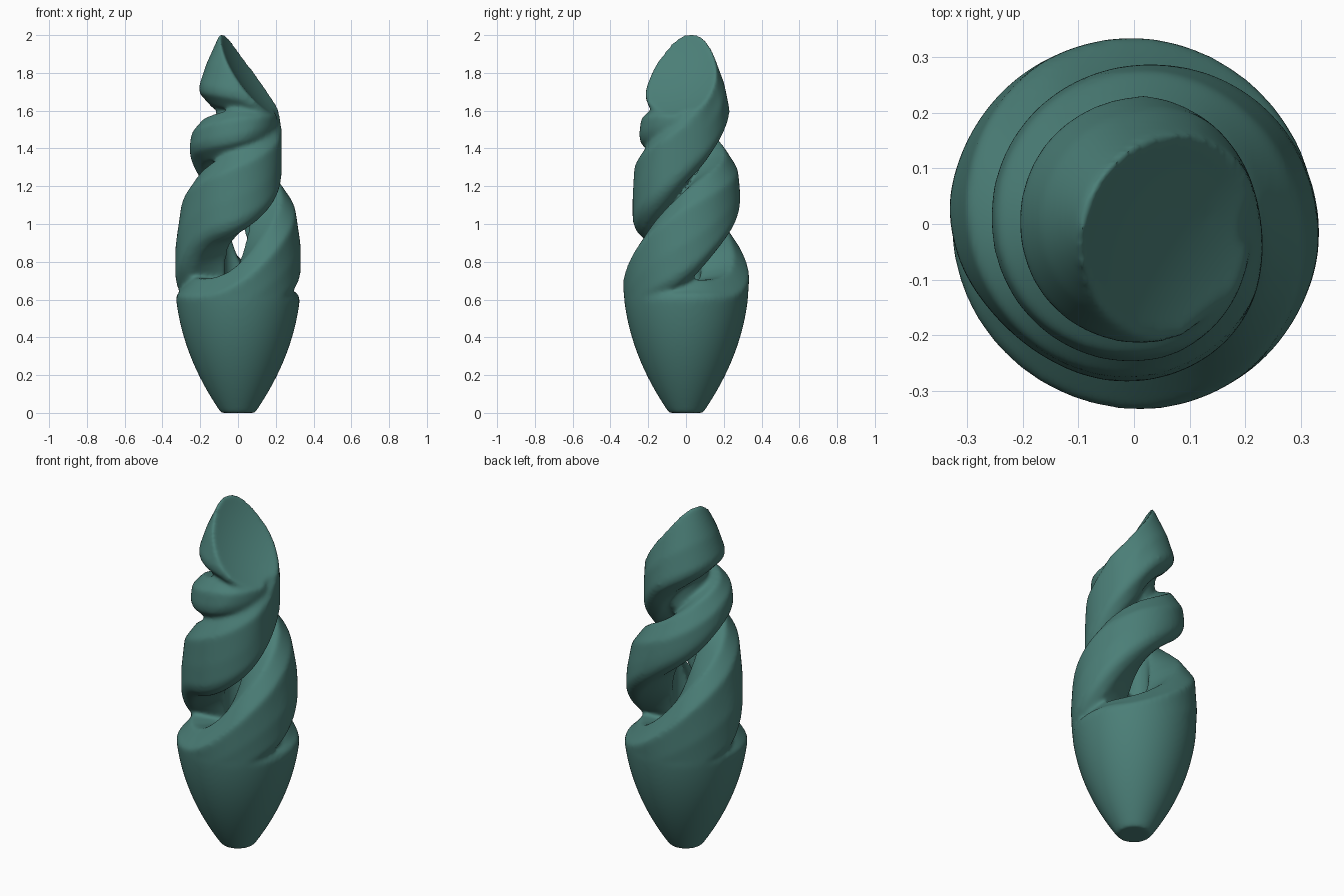
import bpy, bmesh, math
from mathutils import Vector

cube = bpy.data.objects.get("Cube")
if cube:
    bpy.data.objects.remove(cube, do_unlink=True)

# Outer silhouette of the ribbons: height, radius
ENVELOPE = [(.75, .336), (.87, .334), (1, .318), (1.1, .3), (1.2, .283), (1.3, .274),
            (1.4, .257), (1.5, .245), (1.6, .232), (1.7, .215), (1.8, .187),
            (1.9, .147), (2.02, .09)]

# Ribbons: angle in degrees, lower edge, upper edge, largest radius
LONG_RIBBON = [(-20, .45, .6, .34), (50, .45, .61, .34), (75, .46, .67, .34),
               (90, .46, .72, .34), (112, .5, .83, .34), (135, .55, .95, .338),
               (180, .67, 1.11, .335), (200, .8, 1.17, .31), (225, .92, 1.22, .288),
               (270, .98, 1.3, .284), (315, 1.1, 1.4, .266), (360, 1.26, 1.52, .224),
               (405, 1.4, 1.76, .225), (450, 1.58, 1.93, .236), (495, 1.66, 2, .236),
               (540, 1.7, 2, .236), (600, 1.68, 2, .236), (645, 1.65, 1.95, .23),
               (690, 1.5, 1.8, .2), (720, 1.45, 1.7, .19)]
SHORT_RIBBON = [(-200, .45, .62, .34), (-120, .45, .61, .34), (-90, .46, .67, .34),
                (-68, .5, .78, .34), (-45, .58, .91, .338), (0, .71, 1.09, .334),
                (45, .93, 1.2, .315), (90, 1.1, 1.28, .284), (135, 1.22, 1.38, .268),
                (180, 1.36, 1.48, .256), (225, 1.4, 1.52, .255), (270, 1.43, 1.56, .255),
                (350, 1.5, 1.58, .21)]


def lookup(table, key, column=1):
    """Linear reading of a table, held constant past its ends."""
    if key <= table[0][0]:
        return table[0][column]
    for a, b in zip(table, table[1:]):
        if key <= b[0]:
            t = (key - a[0]) / (b[0] - a[0])
            return a[column] + t * (b[column] - a[column])
    return table[-1][column]


def envelope(z):
    """Radius of the bulb below, of the tapering tip above."""
    if z < .75:
        return .336 - .246 * (1 - z / .75) ** 2.1
    return lookup(ENVELOPE, z)


def softened(table, angle, column):
    return sum(lookup(table, angle + d, column) for d in (-16, -8, 0, 8, 16)) / 5


def make_object(name, bm):
    bmesh.ops.recalc_face_normals(bm, faces=bm.faces)
    mesh = bpy.data.meshes.new(name)
    bm.to_mesh(mesh)
    bm.free()
    obj = bpy.data.objects.new(name, mesh)
    bpy.context.collection.objects.link(obj)
    return obj


def skin(bm, rings):
    """Bridge equal rings of vertices and cap both ends."""
    n = len(rings[0])
    for a, b in zip(rings, rings[1:]):
        for i in range(n):
            j = (i + 1) % n
            bm.faces.new((a[i], a[j], b[j], b[i]))
    bm.faces.new(rings[0])
    bm.faces.new(rings[-1])


def lathe(bm, profile, sides=96):
    rings = []
    for r, z in profile:
        rings.append([bm.verts.new((r * math.cos(k * math.tau / sides),
                                    r * math.sin(k * math.tau / sides), z))
                      for k in range(sides)])
    skin(bm, rings)


def ribbon(bm, table):
    """Wedge section that climbs around the axis, its outside on the silhouette."""
    rings = []
    for angle in range(table[0][0], table[-1][0] + 1, 5):
        low, high, cap = (softened(table, angle, c) for c in (1, 2, 3))
        upper = min(1, max(0, (low - 1.25) / .2))      # tighter grooves higher up
        mid = (low + high) / 2
        r_low, r_rise, r_mid, r_high = (min(cap, envelope(z))
                                        for z in (low, low + .04, mid, high))
        crest = min(high + .1 - .05 * upper, 2.02)
        section = [(.95 * r_low, low), (r_rise, low + .04), (r_mid, mid), (r_high, high),
                   (.75 * r_high, crest), (.08, crest - .01),
                   (.07, low - .04 - .02 * upper),
                   ((.82 - .17 * upper) * r_low, low - .035 - .035 * upper)]
        a = math.radians(angle)
        rings.append([bm.verts.new((r * math.cos(a), r * math.sin(a), z)) for r, z in section])
    skin(bm, rings)


# Cup, upper core and the two climbing ribbons
body = bmesh.new()
cup = [(envelope(z), z) for z in [i * .03 for i in range(21)]]
lathe(body, cup + [(.318, .63), (.25, .67), (.05, .69)])
lathe(body, [(.06, 1.34), (.1, 1.42), (.13, 1.74), (.11, 1.9), (.08, 2.02)])
ribbon(body, LONG_RIBBON)
ribbon(body, SHORT_RIBBON)
source = make_object("ribbon_source", body)

# Large ball that scoops the slanted top
normal = Vector((1.4, -.5, 1)).normalized()
ball = bmesh.new()
bmesh.ops.create_uvsphere(ball, u_segments=128, v_segments=96, radius=.9)
bmesh.ops.translate(ball, verts=ball.verts, vec=Vector((.05, 0, 1.79)) + normal * .875)
cutter = make_object("scoop_cutter", ball)
cutter.hide_render = True


def fuse():
    mod = source.modifiers.new("fuse", 'REMESH')
    mod.mode = 'VOXEL'
    mod.voxel_size = .01


# Fuse the parts, scoop the top, then soften everything
fuse()
cut = source.modifiers.new("scoop", 'BOOLEAN')
cut.operation = 'DIFFERENCE'
cut.solver = 'EXACT'
cut.object = cutter
fuse()
soft = source.modifiers.new("soften", 'SMOOTH')
soft.factor = .5
soft.iterations = 14

bpy.context.view_layer.update()
graph = bpy.context.evaluated_depsgraph_get()
mesh = bpy.data.meshes.new_from_object(source.evaluated_get(graph))
mesh.name = "twisted_sculpture"
sculpture = bpy.data.objects.new("twisted_sculpture", mesh)
bpy.context.collection.objects.link(sculpture)
for helper in (source, cutter):
    bpy.data.objects.remove(helper, do_unlink=True)

# Stand it on the ground
ground = min(v.co.z for v in mesh.vertices)
for v in mesh.vertices:
    v.co.z -= ground

# Single teal colour
teal = bpy.data.materials.new("muted_teal")
teal.use_nodes = True
color = (.07, .21, .185, 1)
teal.diffuse_color = color
teal.node_tree.nodes["Principled BSDF"].inputs["Base Color"].default_value = color
mesh.materials.clear()
mesh.materials.append(teal)

bpy.ops.object.select_all(action='DESELECT')
sculpture.select_set(True)
bpy.context.view_layer.objects.active = sculpture
bpy.ops.object.shade_smooth_by_angle(angle=math.radians(50))
